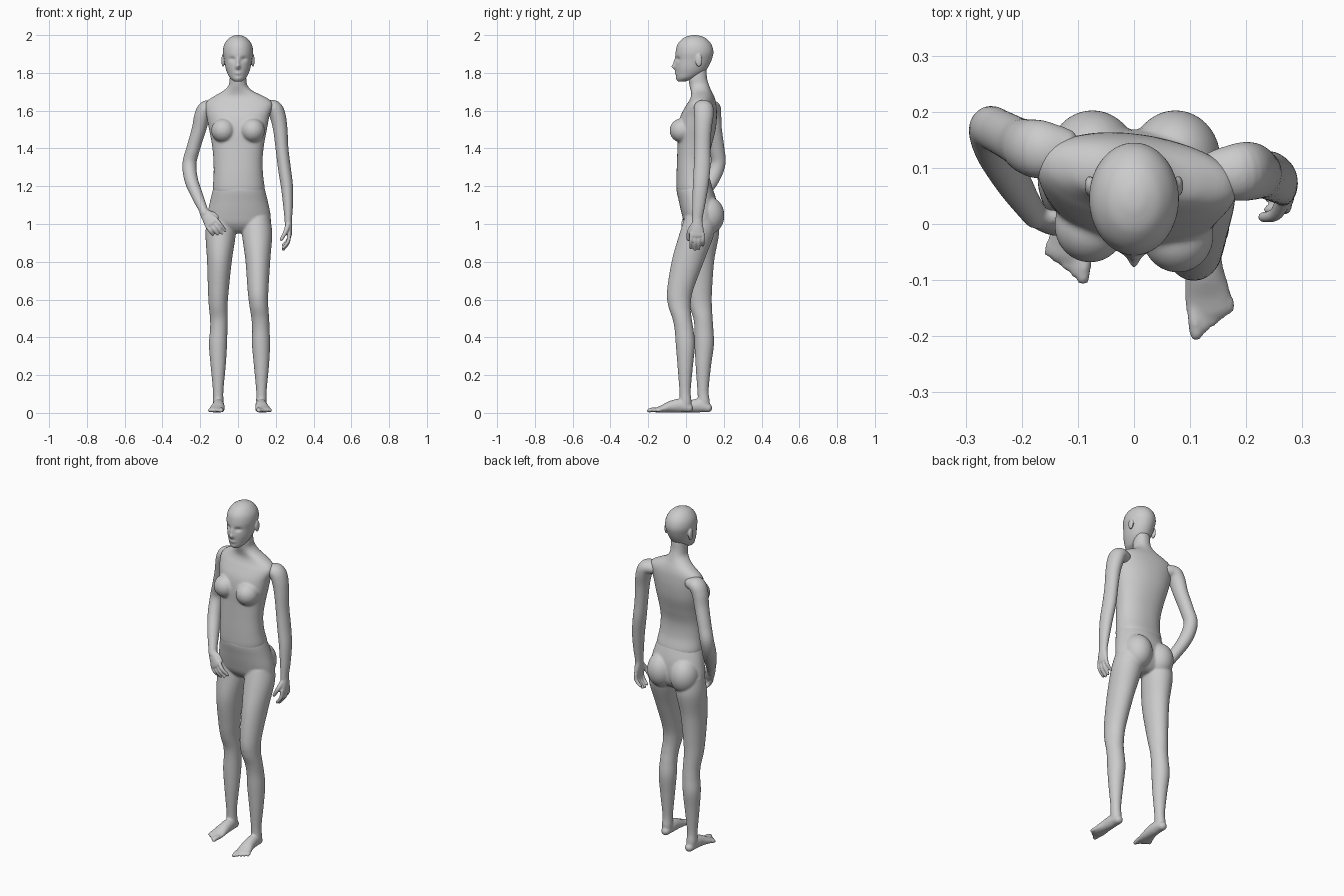
import bpy, bmesh, math
from mathutils import Vector, Matrix

X, Y, Z = Vector((1, 0, 0)), Vector((0, 1, 0)), Vector((0, 0, 1))


def catmull(rows, n):
    out = []
    for i in range(len(rows) - 1):
        p0, p1, p2 = rows[max(i - 1, 0)], rows[i], rows[i + 1]
        p3 = rows[min(i + 2, len(rows) - 1)]
        for k in range(n):
            t = k / n
            out.append([0.5 * (2 * b + (c - a) * t + (2 * a - 5 * b + 4 * c - d) * t * t
                               + (3 * b - a - 3 * c + d) * t ** 3)
                        for a, b, c, d in zip(p0, p1, p2, p3)])
    return out + [list(rows[-1])]


def loft(bm, rows, ref=None, n=6, seg=32, p=2.0):
    """Rows are x, y, z, radius a, radius b (, shear). No ref: level sections;
    with ref: sections follow the path and both ends are domed."""
    pts = catmull(rows, n)
    c = [Vector(q[:3]) for q in pts]
    rings = []
    for i, q in enumerate(pts):
        u, v = X, Y
        if ref:
            t = (c[min(i + 1, len(c) - 1)] - c[max(i - 1, 0)]).normalized()
            u = (ref - t * ref.dot(t)).normalized()
            v = t.cross(u)
        ring = [(c[i], u, v, q[3], q[4], q[5] if len(q) > 5 else 0)]
        if ref and i in (0, len(pts) - 1):
            s, r = (-1 if i == 0 else 1), min(q[3], q[4])
            dome = [(c[i] + t * s * r * math.sin(a), u, v, q[3] * math.cos(a), q[4] * math.cos(a), 0)
                    for a in (0.5, 0.95, 1.35)]
            ring = dome[::-1] + ring if i == 0 else ring + dome
        rings += ring
    loops = []
    for o, u, v, a, b, sh in rings:
        loop = []
        for k in range(seg):
            ca, sa = math.cos(math.tau * k / seg), math.sin(math.tau * k / seg)
            ex = a * math.copysign(abs(ca) ** (2 / p), ca)
            ey = b * math.copysign(abs(sa) ** (2 / p), sa)
            loop.append(bm.verts.new(o + u * ex + v * (ey + sh * ex)))
        loops.append(loop)
    for l0, l1 in zip(loops, loops[1:]):
        for k in range(seg):
            j = (k + 1) % seg
            bm.faces.new((l0[k], l0[j], l1[j], l1[k]))
    bm.faces.new(loops[0][::-1])
    bm.faces.new(loops[-1])


def ball(bm, loc, rad):
    m = Matrix.Translation(loc) @ Matrix.Diagonal((*rad, 1))
    bmesh.ops.create_uvsphere(bm, u_segments=32, v_segments=20, radius=1, matrix=m)


def finish(name, bm, voxel, smooth):
    bmesh.ops.recalc_face_normals(bm, faces=bm.faces)
    me = bpy.data.meshes.new(name)
    bm.to_mesh(me)
    bm.free()
    ob = bpy.data.objects.new(name, me)
    bpy.context.collection.objects.link(ob)
    r = ob.modifiers.new("blend", 'REMESH')
    r.mode, r.voxel_size, r.use_smooth_shade = 'VOXEL', voxel, True
    s = ob.modifiers.new("soften", 'SMOOTH')
    s.factor, s.iterations = 0.5, smooth


# Head: skull loft, sculpted face bumps, ears
bm = bmesh.new()
loft(bm, [(0, -.022, 1.755, .02, .02), (0, 0, 1.772, .042, .05), (0, .02, 1.80, .057, .074),
          (0, .03, 1.83, .067, .087), (0, .04, 1.87, .074, .096), (0, .045, 1.91, .08, .1),
          (0, .045, 1.95, .073, .09), (0, .045, 1.982, .05, .062), (0, .045, 1.997, .022, .027),
          (0, .045, 2.0, .004, .004)], n=8, seg=96)
# x, z, width, height, push forward
bumps = [(0, 1.833, .011, .013, .021), (0, 1.86, .009, .018, .01), (.03, 1.873, .016, .011, -.011),
         (-.03, 1.873, .016, .011, -.011), (0, 1.798, .019, .008, .006), (0, 1.768, .018, .01, .004)]
for v in bm.verts:
    if v.co.y < .02:
        v.co.y -= sum(h * math.exp(-((v.co.x - x) / a) ** 2 - ((v.co.z - z) / b) ** 2)
                      for x, z, a, b, h in bumps)
for s in (-1, 1):
    ball(bm, (s * .079, .068, 1.866), (.009, .018, .034))
finish("head", bm, .004, 3)

# Torso and neck, turned slightly so one shoulder sits back
bm = bmesh.new()
loft(bm, [(.004, .046, 1.16, .13, .09, 0), (.004, .045, 1.19, .137, .095, 0),
          (.002, .036, 1.26, .131, .086, -.02), (0, .036, 1.34, .13, .083, -.05),
          (0, .046, 1.42, .138, .09, -.08), (0, .057, 1.50, .153, .098, -.11),
          (0, .067, 1.57, .166, .094, -.11), (.005, .08, 1.625, .178, .078, -.11),
          (.006, .087, 1.655, .165, .066, -.11), (.004, .087, 1.68, .125, .058, -.11),
          (0, .08, 1.705, .078, .054, -.08), (0, .07, 1.735, .049, .052, 0),
          (0, .063, 1.77, .044, .049, 0), (0, .066, 1.82, .042, .042, 0)], n=8, seg=64, p=2.2)
for s in (-1, 1):
    ball(bm, (s * .078, -.012 - s * .009, 1.495), (.064, .066, .064))
finish("torso", bm, .006, 8)


# Pelvis, legs and feet, one leg a step ahead
def foot(bm, s, dx, dy):
    put = lambda rows: [(s * x + dx, y + dy, z, a, b) for x, y, z, a, b in rows]
    loft(bm, put([(.123, .015, .026, .025, .024), (.123, -.03, .038, .03, .036),
                  (.125, -.08, .033, .034, .031), (.131, -.125, .021, .041, .02),
                  (.134, -.155, .015, .041, .014)]), X)
    for i in range(5):
        r = .013 if i == 0 else .0095
        x = .106 + .0152 * i
        loft(bm, put([(x, -.14, .016, r, r), (x + .003, -.175 + .0095 * i, .016, r, r),
                      (x + .005, -.198 + .0115 * i, .012, r * .9, r * .85)]), X, seg=16)


bm = bmesh.new()
loft(bm, [(.004, .045, 1.22, .126, .08), (.005, .046, 1.185, .137, .096), (.005, .062, 1.12, .153, .1),
          (.005, .073, 1.05, .167, .095), (.005, .078, 1.0, .165, .085), (.004, .08, .965, .13, .06),
          (.002, .08, .95, .07, .035)], seg=64, p=2.1)
for s in (-1, 1):
    ball(bm, (s * .074, .117, 1.045), (.08, .086, .1))
# z, radius x, radius y, forward leg x y, rear leg x y
leg = [(1.04, .07, .08, .098, .075, -.092, .085), (.95, .08, .092, .101, .058, -.092, .083),
       (.81, .066, .086, .105, .012, -.098, .064), (.65, .055, .069, .106, -.031, -.104, .069),
       (.57, .050, .060, .110, -.035, -.105, .077), (.50, .047, .051, .118, -.021, -.101, .09),
       (.44, .046, .050, .121, -.01, -.102, .095), (.36, .048, .051, .122, -.003, -.106, .097),
       (.25, .040, .041, .124, -.004, -.105, .092), (.12, .028, .030, .124, -.005, -.105, .09),
       (.06, .028, .031, .124, -.002, -.105, .095), (.02, .024, .025, .124, 0, -.105, .1)]
for k in (3, 5):
    loft(bm, [(r[k], r[k + 1], r[0], r[1], r[2]) for r in leg], seg=48)
foot(bm, 1, 0, 0)
foot(bm, -1, .02, .1)
finish("pelvis_and_legs", bm, .0055, 6)


# Arms with hands
def hand(bm, o, d, w, side):
    o, d = Vector(o), Vector(d).normalized()
    w = Vector(w)
    w = (w - d * w.dot(d)).normalized()
    m = w.cross(d) * side
    at = lambda l, a, n, r1, r2: (*(o + d * l + w * a + m * n), r1, r2)
    loft(bm, [at(-.01, 0, 0, .025, .02), at(.035, 0, 0, .034, .018), at(.07, 0, 0, .038, .0135)], w)
    for i, length in enumerate((.075, .083, .078, .06)):
        a = (1.5 - i) * .0195
        loft(bm, [at(.06, a, 0, .0105, .0105), at(.065 + length * .5, a * 1.08, .008, .01, .01),
                  at(.06 + length, a * 1.08, .036, .008, .008)], w, seg=16)
    loft(bm, [at(.015, .02, .003, .014, .014), at(.05, .042, .018, .012, .012),
              at(.09, .046, .043, .009, .009)], w, seg=16)


bm = bmesh.new()
loft(bm, [(.15, .088, 1.617, .045, .036), (.19, .093, 1.612, .052, .043), (.211, .094, 1.57, .051, .042),
          (.224, .09, 1.5, .045, .038), (.233, .087, 1.4, .042, .034), (.245, .085, 1.3, .044, .034),
          (.259, .077, 1.2, .041, .032), (.265, .067, 1.1, .034, .026), (.266, .06, 1.03, .028, .02),
          (.267, .06, 1.0, .028, .019)], Y)
hand(bm, (.267, .06, 1.01), (.06, -.02, -1), (0, -1, 0), -1)
finish("straight_arm", bm, .004, 4)

bm = bmesh.new()
loft(bm, [(-.13, .128, 1.617, .045, .036), (-.168, .133, 1.61, .052, .043), (-.19, .138, 1.57, .049, .042),
          (-.207, .147, 1.5, .043, .038), (-.237, .163, 1.4, .04, .036), (-.257, .17, 1.32, .039, .037),
          (-.248, .135, 1.235, .04, .036), (-.216, .077, 1.15, .034, .031), (-.19, .035, 1.09, .026, .025),
          (-.175, .015, 1.055, .024, .022)], Y)
hand(bm, (-.176, .016, 1.058), (.07, -.045, -.1), (1, -.2, .4), 1)
finish("bent_arm", bm, .004, 4)
